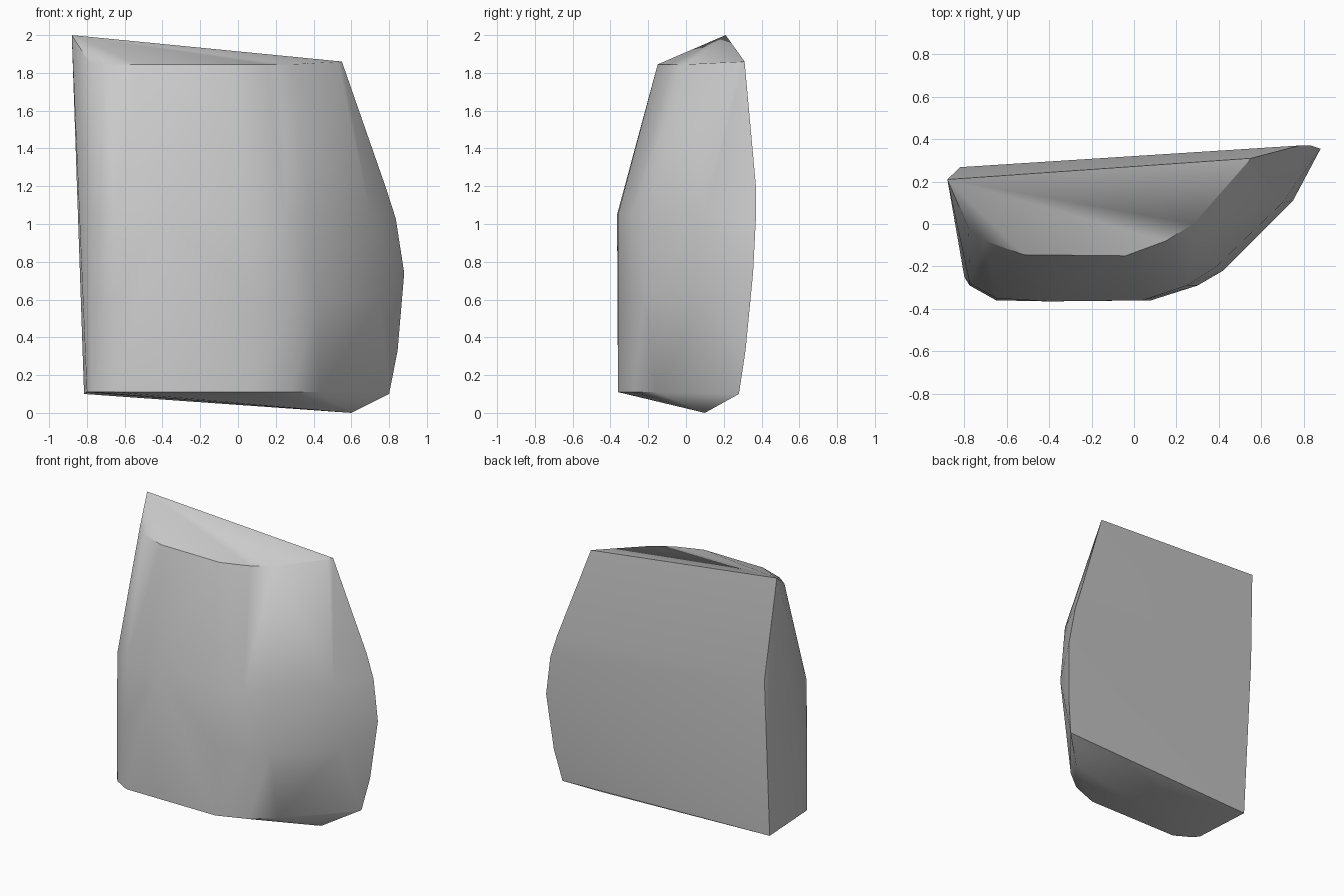
import bpy
import bmesh
import math

cube = bpy.data.objects.get("Cube")
if cube:
    bpy.data.objects.remove(cube, do_unlink=True)

# Stone colour
stone = bpy.data.materials.new("grey_stone")
stone.use_nodes = True
grey = (0.6, 0.6, 0.6, 1)
stone.diffuse_color = grey
for node in stone.node_tree.nodes:
    if node.type == "BSDF_PRINCIPLED":
        node.inputs["Base Color"].default_value = grey
        node.inputs["Roughness"].default_value = 0.8


def level(z, outline):
    """Place a plan outline at one height."""
    return [(x, y, z) for x, y in outline]


# Slanted top rim and peak
points = [(-0.88, 0.21, 2.0), (0.55, 0.31, 1.86), (0.53, 0.28, 1.855)]
points += level(1.845, [(-0.78, -0.02), (-0.70, -0.08), (-0.52, -0.145),
                        (-0.04, -0.15), (0.15, -0.08), (0.28, 0.0)])

# Curved front, from shoulder to foot
points += level(1.05, [(-0.775, -0.28), (-0.65, -0.35), (-0.4, -0.365),
                       (0.04, -0.36), (0.25, -0.29), (0.39, -0.2), (0.70, 0.1)])
points += level(0.6, [(-0.775, -0.29), (-0.65, -0.36), (0.08, -0.36),
                      (0.3, -0.29), (0.42, -0.22), (0.75, 0.11)])
points += level(0.11, [(-0.8, -0.25), (-0.77, -0.29), (-0.65, -0.36),
                       (0.07, -0.36), (0.28, -0.28), (0.43, -0.16)])

# Right back edge, left back edge and lowest tip
points += [(0.78, 0.37, 1.2), (0.835, 0.37, 1.03), (0.88, 0.355, 0.74),
           (0.845, 0.315, 0.33), (0.80, 0.28, 0.10)]
points += [(-0.82, 0.268, 1.26), (-0.815, 0.2, 0.1)]
points.append((0.6, 0.1, 0.0))

# Wrap the chunk in one closed skin
bm = bmesh.new()
for p in points:
    bm.verts.new(p)
hull = bmesh.ops.convex_hull(bm, input=bm.verts[:])
loose = {g for g in hull["geom_interior"] + hull["geom_unused"]
         if isinstance(g, bmesh.types.BMVert)}
bmesh.ops.delete(bm, geom=list(loose), context="VERTS")
bmesh.ops.recalc_face_normals(bm, faces=bm.faces[:])

mesh = bpy.data.meshes.new("rock_chunk")
bm.to_mesh(mesh)
bm.free()
mesh.materials.append(stone)
rock = bpy.data.objects.new("rock_chunk", mesh)
bpy.context.collection.objects.link(rock)

# Soft front with crisp broken edges
bpy.ops.object.select_all(action="DESELECT")
rock.select_set(True)
bpy.context.view_layer.objects.active = rock
bpy.ops.object.shade_smooth_by_angle(angle=math.radians(35))
